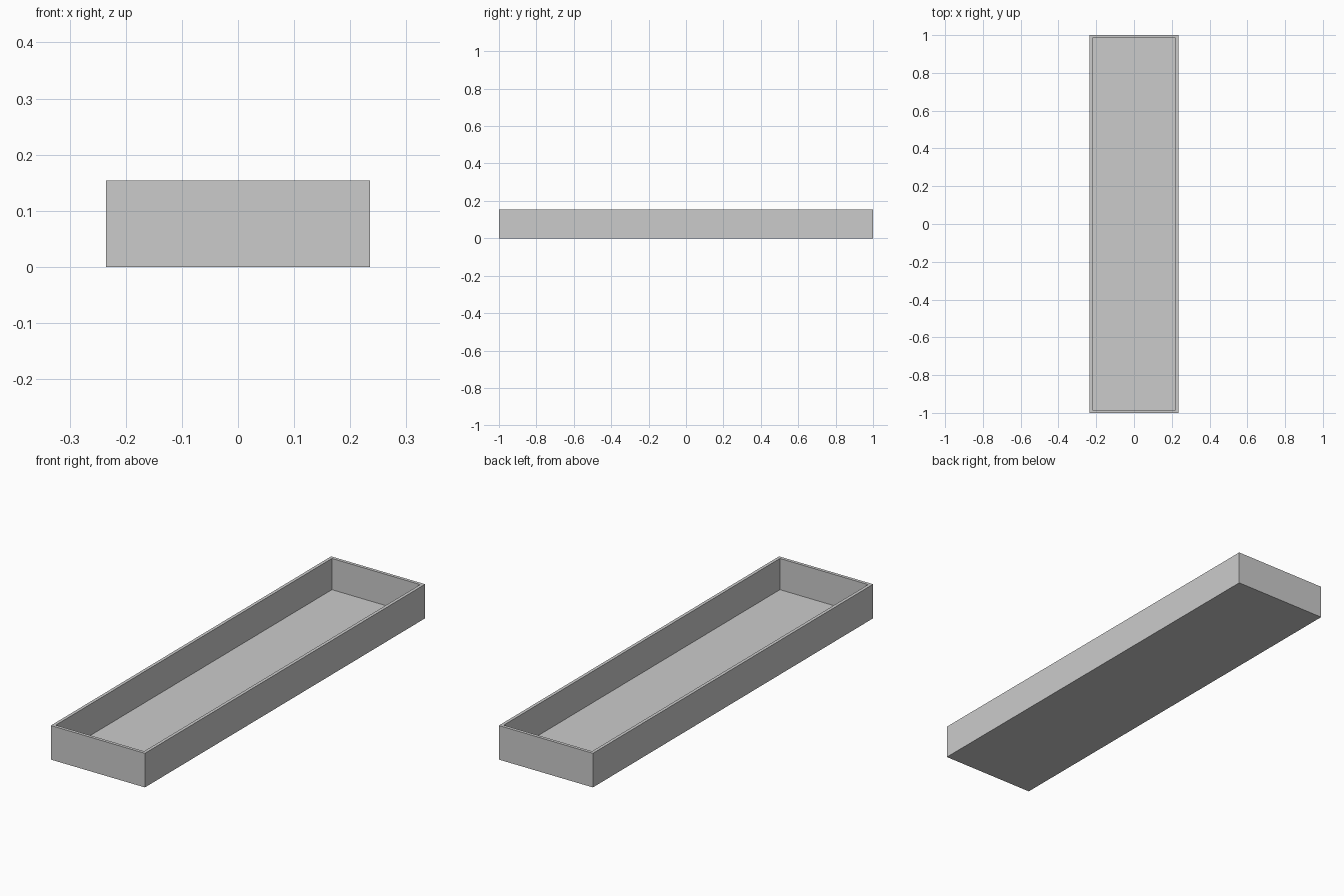
import bpy, bmesh

if "Cube" in bpy.data.objects:
    bpy.data.objects.remove(bpy.data.objects["Cube"])

W, L, H = 0.47, 2.0, 0.154   # outer size
T, FLOOR = 0.0145, 0.013     # wall and floor thickness

# Open tray: box with its top face inset for the rim, then pushed down
bm = bmesh.new()
bmesh.ops.create_cube(bm, size=1)
for v in bm.verts:
    v.co = (v.co.x * W, v.co.y * L, (v.co.z + 0.5) * H)
bm.normal_update()
top = max(bm.faces, key=lambda f: f.calc_center_median().z)
bmesh.ops.inset_region(bm, faces=[top], thickness=T, use_even_offset=True)
well = bmesh.ops.extrude_discrete_faces(bm, faces=[top])["faces"][0]
bmesh.ops.translate(bm, verts=well.verts, vec=(0, 0, FLOOR - H))
bmesh.ops.recalc_face_normals(bm, faces=bm.faces)

mesh = bpy.data.meshes.new("tray")
bm.to_mesh(mesh)
bm.free()
tray = bpy.data.objects.new("tray", mesh)
bpy.context.collection.objects.link(tray)
